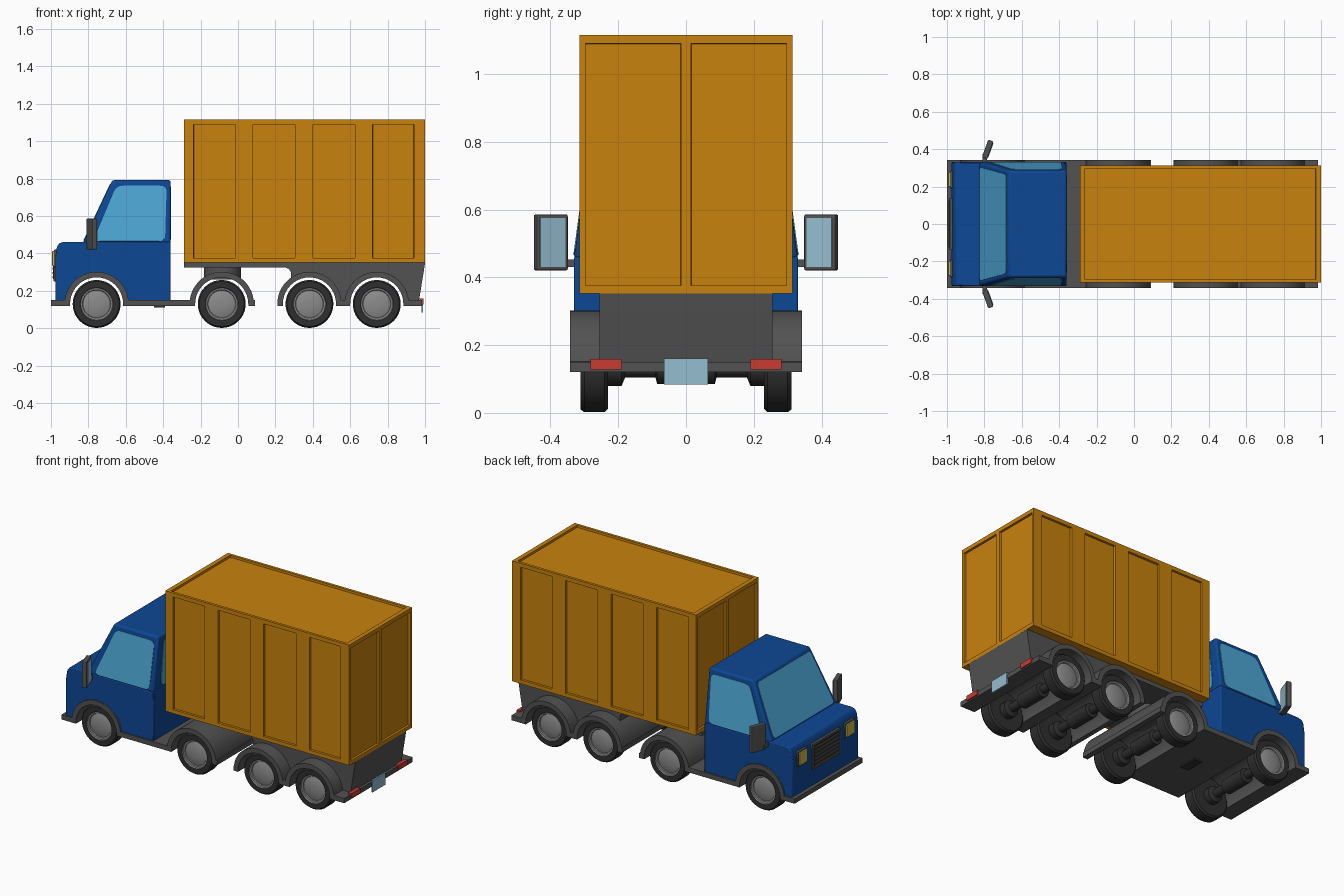
import bpy, bmesh, math
from mathutils import Vector, Matrix

if "Cube" in bpy.data.objects:
    bpy.data.objects.remove(bpy.data.objects["Cube"])


def mat(name, r, g, b):
    m = bpy.data.materials.new(name)
    m.diffuse_color = (r, g, b, 1)
    m.use_nodes = True
    m.node_tree.nodes["Principled BSDF"].inputs["Base Color"].default_value = m.diffuse_color
    return m


ORANGE = mat("container_orange", .58, .223, .004)
BLUE = mat("cab_blue", .004, .063, .296)
GLASS = mat("window_blue", .074, .381, .658)
GREY = mat("chassis_grey", .085, .085, .085)
DARK = mat("tyre_dark", .028, .028, .028)
HUB = mat("hub_grey", .26, .26, .26)
RED = mat("light_red", .578, .045, .032)
YELLOW = mat("headlight_yellow", .62, .48, .06)
PALE = mat("pale_blue", .30, .51, .63)


def finish(bm, name, mats, bevel=0, segs=2, smooth=False):
    bmesh.ops.recalc_face_normals(bm, faces=bm.faces)
    me = bpy.data.meshes.new(name)
    bm.to_mesh(me)
    bm.free()
    ob = bpy.data.objects.new(name, me)
    bpy.context.collection.objects.link(ob)
    for m in mats:
        me.materials.append(m)
    if bevel:
        b = ob.modifiers.new("bevel", 'BEVEL')
        b.width, b.segments, b.limit_method = bevel, segs, 'ANGLE'
        b.angle_limit = math.radians(35)
    if smooth:
        bpy.context.view_layer.objects.active = ob
        bpy.ops.object.select_all(action='DESELECT')
        ob.select_set(True)
        bpy.ops.object.shade_smooth_by_angle(angle=math.radians(35))
    return ob


def box(name, x, y, z, m, bevel=0):
    bm = bmesh.new()
    bmesh.ops.create_cube(bm, size=1)
    for v in bm.verts:
        v.co = [(r[0] + r[1]) / 2 + c * (r[1] - r[0]) for r, c in zip((x, y, z), v.co)]
    return finish(bm, name, [m], bevel)


def prism(name, pts, offset, m, bevel=0):
    """Extrude a closed 3D outline along offset."""
    bm = bmesh.new()
    f = bm.faces.new([bm.verts.new(p) for p in pts])
    r = bmesh.ops.extrude_face_region(bm, geom=[f], use_keep_orig=True)
    bmesh.ops.translate(bm, vec=offset, verts=[v for v in r['geom'] if isinstance(v, bmesh.types.BMVert)])
    return finish(bm, name, [m], bevel, smooth=True)


def side_prism(name, xz, hw, m, bevel=0):
    return prism(name, [(x, -hw, z) for x, z in xz], (0, 2 * hw, 0), m, bevel)


def lathe(name, prof, loc, mats, rule=None, axis='Y', n=40):
    """Revolve (radius, height) points; rule picks material from segment index."""
    bm = bmesh.new()
    rings = []
    for r, h in prof:
        ring = []
        for i in range(n):
            a = 2 * math.pi * i / n
            c, s = r * math.cos(a), r * math.sin(a)
            p = (c, h, s) if axis == 'Y' else (c, s, h)
            ring.append(bm.verts.new(Vector(p) + Vector(loc)))
        rings.append(ring)
    for k in range(len(rings) - 1):
        for i in range(n):
            j = (i + 1) % n
            f = bm.faces.new((rings[k][i], rings[k][j], rings[k + 1][j], rings[k + 1][i]))
            f.material_index = rule(k) if rule else 0
    bm.faces.new(rings[0])
    f = bm.faces.new(rings[-1])
    f.material_index = rule(len(rings) - 2) if rule else 0
    return finish(bm, name, mats, smooth=True)


def arc(cx, cz, r, a0, a1, n=20):
    return [(cx + r * math.cos(math.radians(a0 + (a1 - a0) * i / n)),
             cz + r * math.sin(math.radians(a0 + (a1 - a0) * i / n))) for i in range(n + 1)]


WHEELS = [-.756, -.087, .382, .742]
AZ, R_OUT, R_IN = .13, .172, .142


def fender_strip(name, x0, x1, centres, hw):
    """Low plate that rises over each wheel as a mudguard."""
    top, bot = [(x0, .15)], [(x0, .12)]
    for c in centres:
        top += arc(c, AZ, R_OUT, 173, 7)
        bot += [(c - R_IN, .12)] + arc(c, AZ, R_IN, 180, 0) + [(c + R_IN, .12)]
    top.append((x1, .15))
    bot.append((x1, .12))
    return side_prism(name, top + bot[::-1], hw, GREY)


# Tractor and trailer undercarriage
fender_strip("tractor_chassis", -1.0, .09, WHEELS[:2], .341)
fender_strip("trailer_fenders", .21, .985, WHEELS[2:], .343)
side_prism("trailer_frame", [(-.29, .353), (1.0, .353), (.998, .335), (.965, .13), (.91, .13)]
           + arc(WHEELS[3], AZ, .155, 0, 180) + arc(WHEELS[2], AZ, .155, 0, 130)
           + [(.283, .3), (.272, .317), (.25, .326), (-.29, .326)], .255, GREY)
lathe("coupling_disc", [(.1, .26), (.1, .33)], (-.083, 0, 0), [GREY], axis='Z')
box("underside_tank", (-.45, -.39), (-.06, .06), (.11, .125), DARK)

# Wheels and axles
tyre = [(.09, .23), (.118, .23), (.128, .24), (.128, .3), (.12, .311), (.088, .311),
        (.085, .303), (.076, .301), (.073, .296), (.05, .303), (.02, .306)]
for i, x in enumerate(WHEELS):
    for s, side in ((-1, "right"), (1, "left")):
        lathe(f"wheel_{i + 1}_{side}", [(r, s * y) for r, y in tyre], (x, 0, .13), [DARK, HUB],
              lambda k: int(k >= 5))
    lathe(f"axle_{i + 1}", [(.05, -.24), (.05, -.19), (.026, -.18), (.026, -.09), (.045, -.085), (.045, .085),
                            (.026, .09), (.026, .18), (.05, .19), (.05, .24)], (x, 0, .13), [DARK], n=24)

# Cab: lower body with wheel cut-out, tapered upper part
side_prism("cab_body", [(-.36, .14), (-.36, .462), (-.93, .462), (-.955, .455), (-.968, .435), (-.977, .38),
                        (-.977, .14)] + arc(WHEELS[0], AZ, .16, 176, 4), .331, BLUE, .006)
lo = [Vector(p) for p in ((-.83, -.331, .455), (-.36, -.331, .455), (-.36, .331, .455), (-.83, .331, .455))]
hi = [Vector(p) for p in ((-.672, -.285, .792), (-.36, -.285, .792), (-.36, .285, .792), (-.672, .285, .792))]
bm = bmesh.new()
vl, vh = [bm.verts.new(p) for p in lo], [bm.verts.new(p) for p in hi]
bm.faces.new(vl)
bm.faces.new(vh)
for i in range(4):
    j = (i + 1) % 4
    bm.faces.new((vl[i], vl[j], vh[j], vh[i]))
finish(bm, "cab_top", [BLUE], .012, 3, smooth=True)


def window(name, i, u0, u1, v0, v1, rad=.035):
    """Rounded glass plate on side i of the cab top."""
    j = (i + 1) % 4
    at = lambda u, v: lo[i].lerp(lo[j], u).lerp(hi[i].lerp(hi[j], u), v)
    q = [at(u0, v0), at(u1, v0), at(u1, v1), at(u0, v1)]
    n = (lo[j] - lo[i]).cross(hi[i] - lo[i]).normalized()
    pts = []
    for k in range(4):
        a = q[k] + (q[k - 1] - q[k]).normalized() * rad
        b = q[k] + (q[(k + 1) % 4] - q[k]).normalized() * rad
        pts += [a.lerp(q[k], t / 4).lerp(q[k].lerp(b, t / 4), t / 4) - n * .003 for t in range(5)]
    prism(name, pts, n * .006, GLASS)


window("side_window_right", 0, .11, .935, .03, .91)
window("rear_window", 1, .1, .9, .06, .9)
window("side_window_left", 2, .065, .89, .03, .91)
window("windshield", 3, .04, .96, .04, .94, .025)

# Grille and headlights
box("grille_frame", (-.986, -.96), (-.14, .14), (.25, .415), GREY, .004)
box("grille_back", (-.988, -.98), (-.125, .125), (.263, .402), DARK)
for k in range(6):
    z = .268 + k * .0235
    box(f"grille_slat_{k + 1}", (-.991, -.98), (-.125, .125), (z, z + .01), GREY)
for s, side in ((-1, "right"), (1, "left")):
    ys = lambda a, b: (min(s * a, s * b), max(s * a, s * b))
    box(f"headlight_frame_{side}", (-.985, -.96), ys(.19, .285), (.325, .42), GREY, .004)
    box(f"headlight_{side}", (-.994, -.97), ys(.198, .277), (.333, .412), YELLOW, .004)
    box(f"tail_light_{side}", (.97, .992), ys(.19, .282), (.128, .159), RED)
    # Mirrors, turned in towards the driver
    box(f"mirror_arm_{side}", (-.81, -.785), ys(.32, .375), (.43, .452), GREY)
    turn = Matrix.Translation((-.782, s * .399, .503)) @ Matrix.Rotation(-s * math.radians(20), 4, 'Z')
    for ob in (box(f"mirror_{side}", (-.015, .015), (-.05, .05), (-.083, .083), GREY, .006),
               box(f"mirror_glass_{side}", (.012, .018), (-.039, .039), (-.072, .072), PALE)):
        ob.matrix_world = turn
box("rear_plate", (.98, .99), (-.065, .065), (.084, .16), PALE)

# Container with recessed panels
X0, X1, HY, Z0, Z1 = -.29, 1.0, .314, .352, 1.115
px = [(-.237, -.014), (.08, .305), (.4, .625), (.72, .94)]
bm = bmesh.new()
bmesh.ops.create_cube(bm, size=1)
for v in bm.verts:
    v.co = ((X0 + X1) / 2 + v.co.x * (X1 - X0), v.co.y * 2 * HY, (Z0 + Z1) / 2 + v.co.z * (Z1 - Z0))
cuts = [(0, c) for p in px for c in p] + [(0, -.262), (0, .972)]
cuts += [(1, c) for c in (-.297, -.015, .015, .297)] + [(2, .376), (2, 1.09)]
for axis, c in cuts:
    p, n = Vector(), Vector()
    p[axis], n[axis] = c, 1
    bmesh.ops.bisect_plane(bm, geom=bm.verts[:] + bm.edges[:] + bm.faces[:], plane_co=p, plane_no=n)
bm.normal_update()


def is_panel(f):
    c, n = f.calc_center_median(), f.normal
    in_z, in_y = .376 < c.z < 1.09, abs(c.y) < .297
    if abs(n.y) > .9:
        return in_z and any(a < c.x < b for a, b in px)
    if abs(n.x) > .9:
        return in_z and in_y and abs(c.y) > .015
    return n.z > .9 and in_y and -.262 < c.x < .972


bmesh.ops.inset_region(bm, faces=[f for f in bm.faces if is_panel(f)], thickness=.0005, depth=-.014,
                       use_even_offset=True)
bmesh.ops.dissolve_limit(bm, angle_limit=.01, verts=bm.verts[:], edges=bm.edges[:])
finish(bm, "container", [ORANGE])
